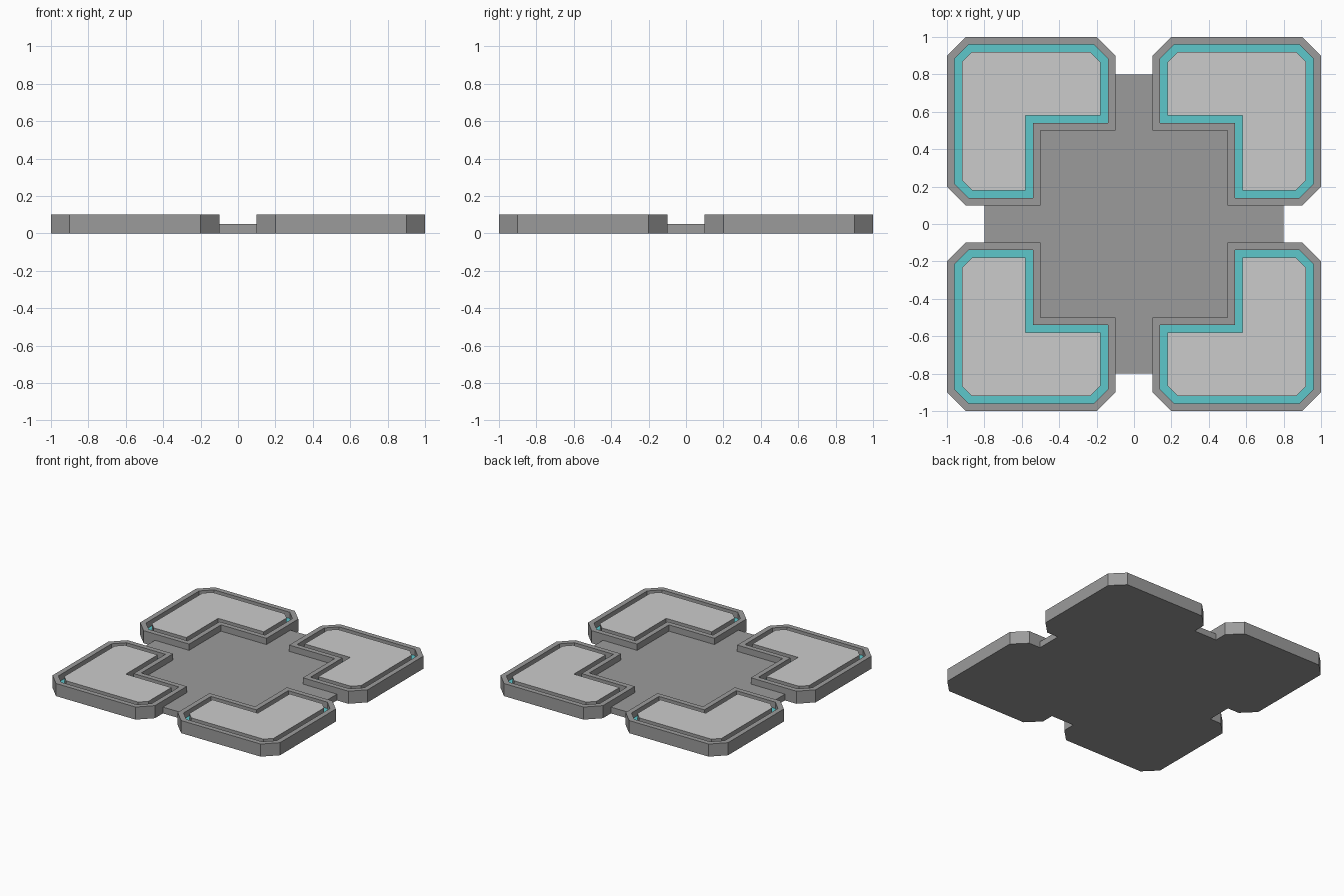
import bpy, bmesh
from math import pi
from mathutils import Matrix, Vector

cube = bpy.data.objects.get("Cube")
if cube:
    bpy.data.objects.remove(cube, do_unlink=True)


def material(name, rgb):
    m = bpy.data.materials.new(name)
    m.use_nodes = True
    m.diffuse_color = (*rgb, 1)
    m.node_tree.nodes["Principled BSDF"].inputs["Base Color"].default_value = (*rgb, 1)
    return m


grey = material("mid grey", (0.33, 0.33, 0.33))
cyan = material("cyan", (0.11, 0.57, 0.6))
light = material("light grey", (0.6, 0.6, 0.6))

PLATE, TOP, RIM = 0.05, 0.1, 0.04


def raise_cap(bm, cap, dz):
    """Extrude one face straight up or down and return the moved face."""
    cap = bmesh.ops.extrude_discrete_faces(bm, faces=[cap])["faces"][0]
    bmesh.ops.translate(bm, verts=cap.verts, vec=(0, 0, dz))
    return cap


def prism(bm, outline, height):
    """Closed prism standing on the ground; returns its top face."""
    base = bm.faces.new([bm.verts.new((x, y, 0)) for x, y in outline])
    bottom = base.copy(verts=True, edges=True)
    cap = raise_cap(bm, base, height)
    bottom.normal_flip()
    bmesh.ops.remove_doubles(bm, verts=bm.verts, dist=1e-5)
    return cap


def inset(bm, cap):
    bm.normal_update()
    return bmesh.ops.inset_region(bm, faces=[cap], thickness=RIM,
                                  use_even_offset=True, use_boundary=True)["faces"]


def finish(bm, name, mats):
    bmesh.ops.recalc_face_normals(bm, faces=bm.faces)
    mesh = bpy.data.meshes.new(name)
    bm.to_mesh(mesh)
    bm.free()
    for m in mats:
        mesh.materials.append(m)
    obj = bpy.data.objects.new(name, mesh)
    bpy.context.collection.objects.link(obj)


# Cross-shaped centre plate: one quarter of the outline, turned four times
quarter = [Vector(p) for p in ((0.8, 0.1), (0.5, 0.1), (0.5, 0.5), (0.1, 0.5), (0.1, 0.8))]
outline = []
for i in range(4):
    turn = Matrix.Rotation(i * pi / 2, 2)
    outline += [turn @ p for p in quarter]
bm = bmesh.new()
prism(bm, outline, PLATE)
finish(bm, "centre_plate", [grey])

# L-shaped corner pads with a sunken cyan channel around a light panel
pad = [Vector(p) for p in ((0.5, 0.1), (0.9, 0.1), (1, 0.2), (1, 0.9), (0.9, 1),
                           (0.2, 1), (0.1, 0.9), (0.1, 0.5), (0.5, 0.5))]
names = ("back_left_pad", "back_right_pad", "front_right_pad", "front_left_pad")
for i, name in enumerate(names):
    turn = Matrix.Rotation(i * pi / 2, 2)
    bm = bmesh.new()
    cap = prism(bm, [turn @ p for p in pad], TOP)
    inset(bm, cap)
    cap = raise_cap(bm, cap, PLATE - TOP)
    channel = inset(bm, cap)
    cap = raise_cap(bm, cap, TOP - PLATE)
    for f in channel:
        f.material_index = 1
    cap.material_index = 2
    finish(bm, name, [grey, cyan, light])
